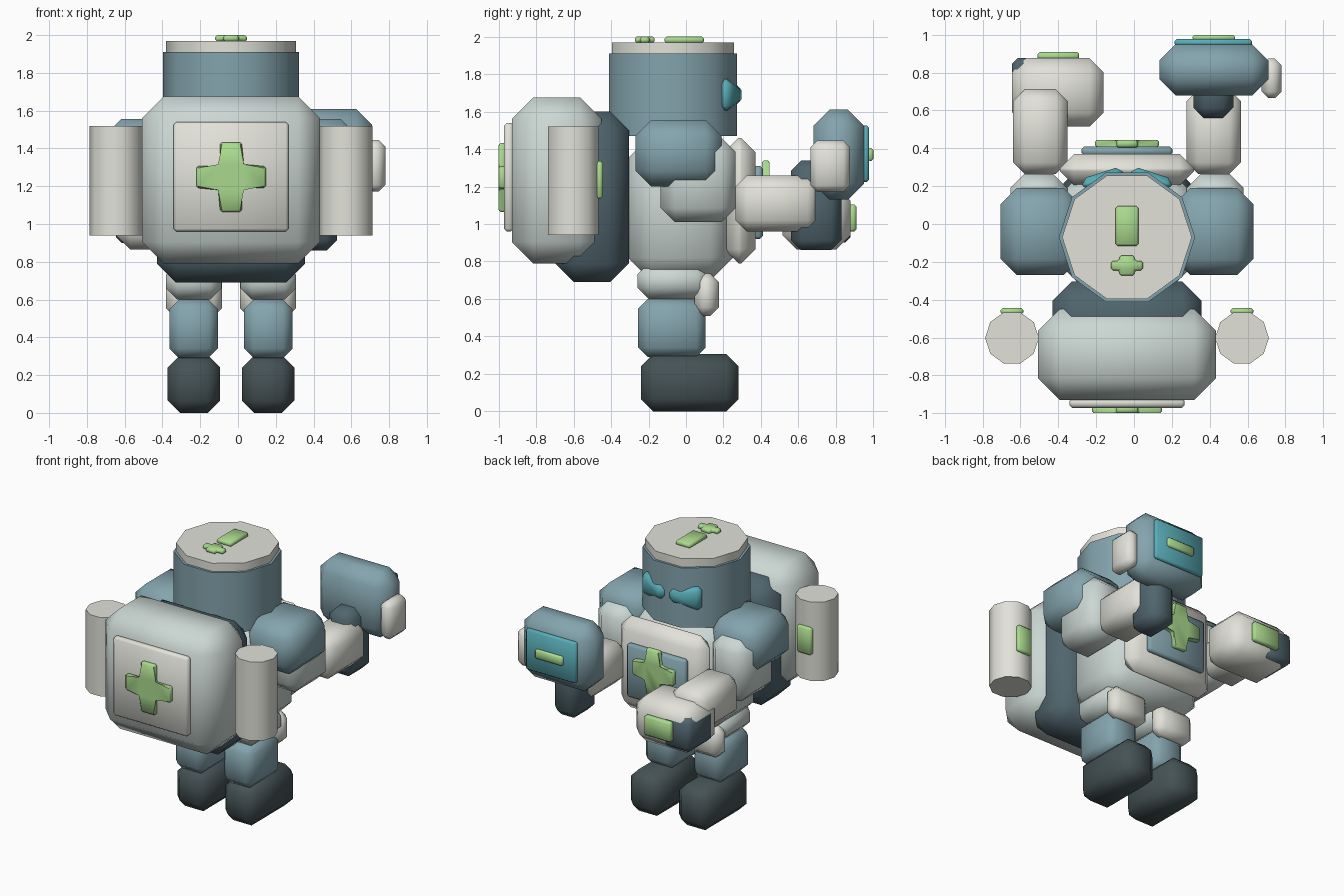
import bpy, bmesh, math
from mathutils import Matrix, Vector

if "Cube" in bpy.data.objects:
    bpy.data.objects.remove(bpy.data.objects["Cube"])

CX = -0.037  # body centre line; the hand-held device makes the whole asymmetric


def material(name, rgb):
    m = bpy.data.materials.new(name)
    m.diffuse_color = (*rgb, 1)
    m.use_nodes = True
    m.node_tree.nodes["Principled BSDF"].inputs["Base Color"].default_value = m.diffuse_color
    return m


SAGE = material("sage", (0.60, 0.68, 0.65))
CREAM = material("cream", (0.76, 0.76, 0.70))
BLUE = material("blue", (0.23, 0.37, 0.42))
DARK = material("dark", (0.08, 0.13, 0.155))
BOOT = material("boot", (0.06, 0.085, 0.09))
GREEN = material("green", (0.40, 0.70, 0.27))
TEAL = material("teal", (0.10, 0.42, 0.48))


def finish(name, bm, mat, bevel=0.0):
    if bevel:
        bmesh.ops.bevel(bm, geom=bm.edges[:], offset=bevel, segments=1,
                        affect='EDGES', clamp_overlap=True)
    bmesh.ops.recalc_face_normals(bm, faces=bm.faces[:])
    me = bpy.data.meshes.new(name)
    bm.to_mesh(me)
    bm.free()
    ob = bpy.data.objects.new(name, me)
    bpy.context.collection.objects.link(ob)
    me.materials.append(mat)
    bpy.ops.object.select_all(action='DESELECT')
    ob.select_set(True)
    bpy.context.view_layer.objects.active = ob
    bpy.ops.object.shade_smooth_by_angle(angle=math.radians(50))
    return ob


def box(name, x, y, z, mat, bevel):
    """Chamfered box from (min, max) ranges."""
    bm = bmesh.new()
    size = Vector((x[1] - x[0], y[1] - y[0], z[1] - z[0]))
    mid = Vector((x[0] + x[1], y[0] + y[1], z[0] + z[1])) / 2
    bmesh.ops.create_cube(bm, size=1, matrix=Matrix.Translation(mid) @ Matrix.Diagonal((*size, 1)))
    return finish(name, bm, mat, bevel)


def pair(name, x, y, z, mat, bevel):
    """Two boxes mirrored about the centre line; x is the distance from it."""
    box("left_" + name, (CX - x[1], CX - x[0]), y, z, mat, bevel)
    box("right_" + name, (CX + x[0], CX + x[1]), y, z, mat, bevel)


def prism(name, centre, radius, z, sides, mat):
    bm = bmesh.new()
    bmesh.ops.create_cone(bm, cap_ends=True, segments=sides, radius1=radius, radius2=radius,
                          depth=z[1] - z[0],
                          matrix=Matrix.Translation((*centre, sum(z) / 2)) @ Matrix.Rotation(math.pi / 2, 4, 'Z'))
    return finish(name, bm, mat)


def cross(name, mid, half_w, half_h, arm_v, arm_h, depth, upright):
    """Plus-shaped badge; arm_v / arm_h are half widths of the two bars."""
    quarter = [(half_w, arm_h), (arm_v, arm_h), (arm_v, half_h)]
    pts = []
    for sx, sy, flip in ((1, 1, 0), (-1, 1, 1), (-1, -1, 0), (1, -1, 1)):
        q = [(px * sx, py * sy) for px, py in quarter]
        pts += q[::-1] if flip else q
    bm = bmesh.new()
    face = bm.faces.new([bm.verts.new((px, py, -depth / 2)) for px, py in pts])
    ext = bmesh.ops.extrude_face_region(bm, geom=[face])
    bmesh.ops.translate(bm, verts=[v for v in ext['geom'] if isinstance(v, bmesh.types.BMVert)],
                        vec=(0, 0, depth))
    rot = Matrix.Rotation(math.pi / 2, 4, 'X') if upright else Matrix()
    bm.transform(Matrix.Translation(mid) @ rot)
    finish(name, bm, GREEN, 0.01)


def centred(half):
    return (CX - half, CX + half)


# Head, cap and cap badges
prism("head", (CX, -0.07), 0.36, (1.47, 1.91), 10, BLUE)
prism("head_cap", (CX, -0.07), 0.343, (1.91, 1.97), 10, CREAM)
box("cap_stripe", centred(0.06), (-0.115, 0.095), (1.965, 2.0), GREEN, 0.01)
cross("cap_cross", (CX, -0.22, 1.983), 0.084, 0.053, 0.04, 0.025, 0.034, False)

# Eyes: lenses tapering toward the centre, lying on the two face facets
for side, label in ((-1, "left"), (1, "right")):
    bm = bmesh.new()
    bmesh.ops.create_cube(bm, size=1, matrix=Matrix.Diagonal((0.225, 0.07, 0.18, 1)))
    for v in bm.verts:
        if v.co.x * side < 0:
            v.co.z *= 0.55
    bm.transform(Matrix.Translation((CX + side * 0.128, 0.238, 1.69)) @ Matrix.Rotation(-side * math.radians(18), 4, 'Z'))
    finish(label + "_eye", bm, TEAL, 0.03)

# Torso and chest plate
box("torso", centred(0.38), (-0.31, 0.25), (0.70, 1.47), SAGE, 0.12)
box("chest_plate", centred(0.355), (0.205, 0.37), (0.79, 1.46), CREAM, 0.075)
box("chest_panel", centred(0.24), (0.36, 0.41), (0.92, 1.31), BLUE, 0.015)
cross("chest_cross", (CX, 0.425, 1.17), 0.168, 0.17, 0.055, 0.055, 0.04, True)

# Backpack with its panel and side canisters
box("backpack_frame", centred(0.393), (-0.70, -0.305), (0.69, 1.60), DARK, 0.1)
box("backpack", centred(0.47), (-0.93, -0.45), (0.79, 1.675), SAGE, 0.115)
box("backpack_panel", centred(0.305), (-0.972, -0.92), (0.96, 1.54), CREAM, 0.015)
cross("backpack_cross", (CX, -0.98, 1.248), 0.184, 0.184, 0.058, 0.058, 0.04, True)
for side, label in ((-1, "left"), (1, "right")):
    prism(label + "_canister", (CX + side * 0.608, -0.602), 0.142, (0.94, 1.52), 10, CREAM)
pair("canister_label", (0.548, 0.668), (-0.48, -0.443), (1.135, 1.335), GREEN, 0.012)

# Legs
pair("hip", (0.05, 0.345), (-0.26, 0.12), (0.60, 0.79), SAGE, 0.06)
pair("leg", (0.07, 0.325), (-0.255, 0.105), (0.29, 0.60), BLUE, 0.05)
pair("knee_pad", (0.047, 0.345), (0.045, 0.175), (0.51, 0.735), CREAM, 0.045)
pair("boot", (0.058, 0.335), (-0.24, 0.28), (0.0, 0.305), BOOT, 0.065)

# Arms
pair("shoulder", (0.25, 0.668), (-0.27, 0.19), (1.20, 1.555), BLUE, 0.085)
pair("upper_arm", (0.315, 0.617), (-0.135, 0.265), (1.01, 1.46), SAGE, 0.075)
pair("forearm", (0.315, 0.602), (0.265, 0.71), (0.96, 1.26), CREAM, 0.06)
box("left_hand", (-0.645, -0.42), (0.60, 0.878), (0.90, 1.14), DARK, 0.03)
box("right_hand", (0.315, 0.525), (0.56, 0.83), (0.86, 1.34), DARK, 0.055)

# Device held in the left hand
box("left_device", (-0.645, -0.16), (0.515, 0.877), (0.865, 1.20), CREAM, 0.075)
box("left_device_label", (-0.51, -0.29), (0.865, 0.91), (0.96, 1.105), GREEN, 0.012)

# Scanner held in the right hand
box("scanner", (0.135, 0.71), (0.68, 0.95), (1.13, 1.61), BLUE, 0.085)
box("scanner_screen", (0.215, 0.625), (0.94, 0.978), (1.225, 1.525), TEAL, 0.012)
box("scanner_bar", (0.31, 0.535), (0.97, 1.0), (1.337, 1.405), GREEN, 0.01)
box("scanner_grip", (0.675, 0.78), (0.665, 0.875), (1.172, 1.445), CREAM, 0.035)
